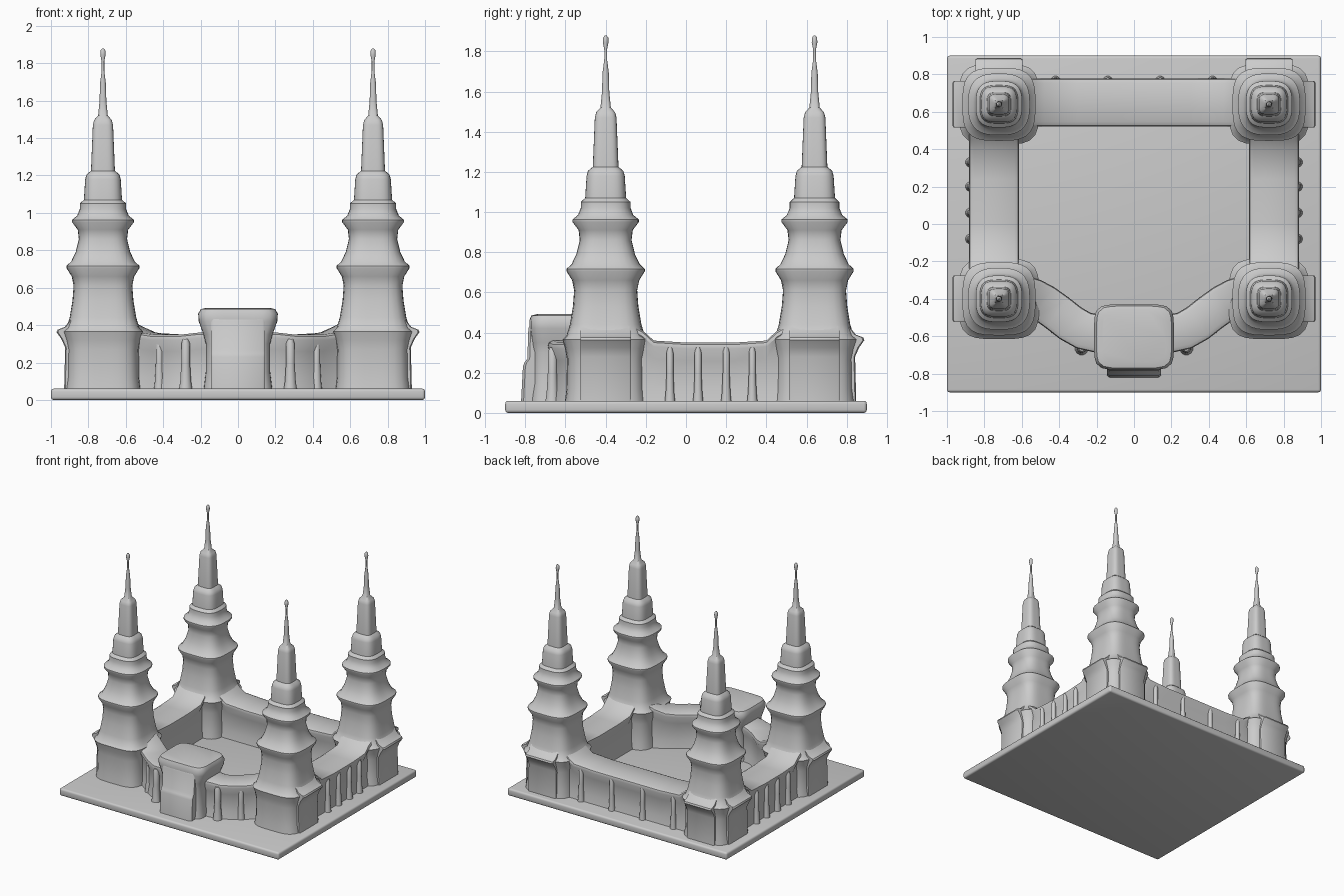
import bpy, bmesh, math
from mathutils import Vector

if "Cube" in bpy.data.objects:
    bpy.data.objects.remove(bpy.data.objects["Cube"])


def finish(name, bm):
    bmesh.ops.recalc_face_normals(bm, faces=bm.faces)
    me = bpy.data.meshes.new(name)
    bm.to_mesh(me)
    bm.free()
    ob = bpy.data.objects.new(name, me)
    bpy.context.collection.objects.link(ob)
    return ob


def skin(name, loops):
    """Bridge equal-length point loops and cap both ends."""
    bm = bmesh.new()
    rows = [[bm.verts.new(p) for p in loop] for loop in loops]
    n = len(rows[0])
    for a, b in zip(rows, rows[1:]):
        for i in range(n):
            j = (i + 1) % n
            bm.faces.new((a[i], a[j], b[j], b[i]))
    bm.faces.new(rows[0])
    bm.faces.new(rows[-1])
    return finish(name, bm)


def ring(cx, cy, hx, hy, z, n, segs=40):
    """Rounded-square ring; higher n is squarer."""
    pts = []
    for k in range(segs):
        t = 2 * math.pi * (k + 0.5) / segs
        c, s = math.cos(t), math.sin(t)
        r = (abs(c) ** n + abs(s) ** n) ** (-1 / n)
        pts.append((cx + hx * r * c, cy + hy * r * s, z))
    return pts


def box(name, x0, x1, y0, y1, z0, z1, bevel):
    bm = bmesh.new()
    bmesh.ops.create_cube(bm, size=1)
    for v in bm.verts:
        v.co = ((x0 + x1) / 2 + v.co.x * (x1 - x0), (y0 + y1) / 2 + v.co.y * (y1 - y0),
                (z0 + z1) / 2 + v.co.z * (z1 - z0))
    bmesh.ops.bevel(bm, geom=bm.edges[:], offset=bevel, segments=3, profile=0.5, affect='EDGES')
    return finish(name, bm)


def wall(name, path, half):
    """Sweep an eaved wall section along (x, y, top height) points."""
    loops = []
    for i, (x, y, h) in enumerate(path):
        a, b = path[max(i - 1, 0)], path[min(i + 1, len(path) - 1)]
        d = Vector((b[0] - a[0], b[1] - a[1])).normalized()
        side = Vector((d.y, -d.x))
        body = half - 0.025
        prof = [(body + 0.015, 0.04), (body, 0.12), (body, h - 0.09), (half, h - 0.03),
                (half - 0.005, h - 0.01), (half - 0.025, h)]
        prof += [(-o, z) for o, z in reversed(prof)]
        loops.append([(x + side.x * o, y + side.y * o, z) for o, z in prof])
    return skin(name, loops)


# base slab
box("base_slab", -1, 1, -0.9, 0.9, 0, 0.06, 0.015)

# tiered towers: half width, height, squareness
TOWER = [(0.205, 0.04, 4), (0.195, 0.12, 4), (0.193, 0.27, 4), (0.202, 0.32, 4), (0.215, 0.365, 4),
         (0.195, 0.385, 4), (0.178, 0.44, 4), (0.163, 0.53, 4), (0.157, 0.61, 4), (0.167, 0.66, 3.6),
         (0.195, 0.705, 3.4), (0.195, 0.717, 3.4), (0.17, 0.74, 3.4), (0.146, 0.79, 3.4),
         (0.129, 0.86, 3.2), (0.135, 0.91, 3), (0.165, 0.95, 2.8), (0.165, 0.963, 2.8),
         (0.138, 0.985, 2.8), (0.124, 1.02, 3), (0.124, 1.05, 3), (0.102, 1.07, 3.4),
         (0.095, 1.18, 3.6), (0.088, 1.205, 3.6), (0.064, 1.225, 4), (0.054, 1.47, 4),
         (0.047, 1.497, 4), (0.026, 1.52, 3), (0.018, 1.6, 2.5), (0.016, 1.69, 2),
         (0.007, 1.76, 2), (0.007, 1.81, 2), (0.014, 1.845, 2), (0.013, 1.868, 2), (0.004, 1.88, 2)]
# porch bay section: outward distance, height
BAY = [(0.0, 0.04), (0.208, 0.04), (0.202, 0.28), (0.222, 0.325), (0.248, 0.362), (0.243, 0.375),
       (0.205, 0.39), (0.165, 0.44), (0.0, 0.44)]


def bay(name, cx, cy, dx, dy):
    loops = []
    for w, k in ((-0.125, 0.97), (-0.115, 1), (0.115, 1), (0.125, 0.97)):
        loops.append([(cx + dx * o * k - dy * w, cy + dy * o * k + dx * w, z) for o, z in BAY])
    skin(name, loops)


for sx in (-1, 1):
    for where, cy in (("front", -0.4), ("back", 0.64)):
        cx = 0.722 * sx
        skin(where + "_tower", [ring(cx, cy, r, r, z, n) for r, z, n in TOWER])
        bay(where + "_tower_side_bay", cx, cy, sx, 0)
        if where == "back":
            bay("back_tower_rear_bay", cx, cy, 0, 1)

# gallery walls, rising where they meet the towers
wall("back_wall", [(-0.6, 0.65, 0.44), (-0.535, 0.65, 0.40), (-0.48, 0.65, 0.36), (-0.3, 0.65, 0.35),
                   (0.3, 0.65, 0.35), (0.48, 0.65, 0.36), (0.535, 0.65, 0.40), (0.6, 0.65, 0.44)], 0.128)
for sx in (-1, 1):
    wall("side_wall", [(0.748 * sx, y, h) for y, h in
                       ((-0.27, 0.44), (-0.215, 0.41), (-0.16, 0.36), (0, 0.35), (0.24, 0.35),
                        (0.4, 0.36), (0.455, 0.41), (0.51, 0.44))], 0.133)
    wall("front_wall", [(0.62 * sx, -0.37, 0.44), (0.535 * sx, -0.395, 0.39), (0.48 * sx, -0.425, 0.36),
                        (0.41 * sx, -0.475, 0.35), (0.34 * sx, -0.53, 0.35), (0.27 * sx, -0.57, 0.35),
                        (0.2 * sx, -0.585, 0.36), (0.1 * sx, -0.59, 0.36)], 0.102)


# small buttresses against the outer walls
def buttress(name, x, y, r):
    skin(name, [ring(x, y, r * k, r * k, z, 2, 12) for k, z in
                ((1.3, 0.04), (1, 0.1), (0.8, 0.2), (0.8, 0.3), (0.5, 0.325))])


for sx in (-1, 1):
    for y in (-0.08, 0.06, 0.2, 0.33):
        buttress("side_buttress", 0.875 * sx, y, 0.022)
    for x in (0.14, 0.42):
        buttress("back_buttress", x * sx, 0.765, 0.022)
    buttress("front_buttress", 0.28 * sx, -0.665, 0.03)
    buttress("front_buttress", 0.42 * sx, -0.56, 0.025)

# gatehouse
GATE = [(0.185, -0.775, 0.04), (0.172, -0.765, 0.15), (0.172, -0.765, 0.3), (0.185, -0.77, 0.35),
        (0.21, -0.78, 0.42), (0.213, -0.78, 0.46), (0.2, -0.77, 0.485), (0.17, -0.74, 0.492)]
loops = []
for hx, yf, z in GATE:
    yb = -0.605 + (hx - 0.213) * 0.5
    yback = -0.43 - (0.213 - hx) * 0.7
    loops.append(ring(0, (yf + yback) / 2, hx, (yback - yf) / 2, z, 6))
skin("gatehouse", loops)

# gate porch with a sloping ledge
PORCH = [(-0.6, 0.04), (-0.822, 0.04), (-0.812, 0.23), (-0.805, 0.25), (-0.79, 0.27), (-0.785, 0.42),
         (-0.77, 0.45), (-0.6, 0.45)]
skin("gate_porch", [[(x, y * k, z) for y, z in PORCH]
                    for x, k in ((-0.145, 0.985), (-0.13, 1), (0.13, 1), (0.145, 0.985))])

# smooth shading with crisp edges
for ob in bpy.context.collection.objects:
    ob.select_set(True)
    bpy.context.view_layer.objects.active = ob
bpy.ops.object.shade_smooth_by_angle(angle=math.radians(40))
